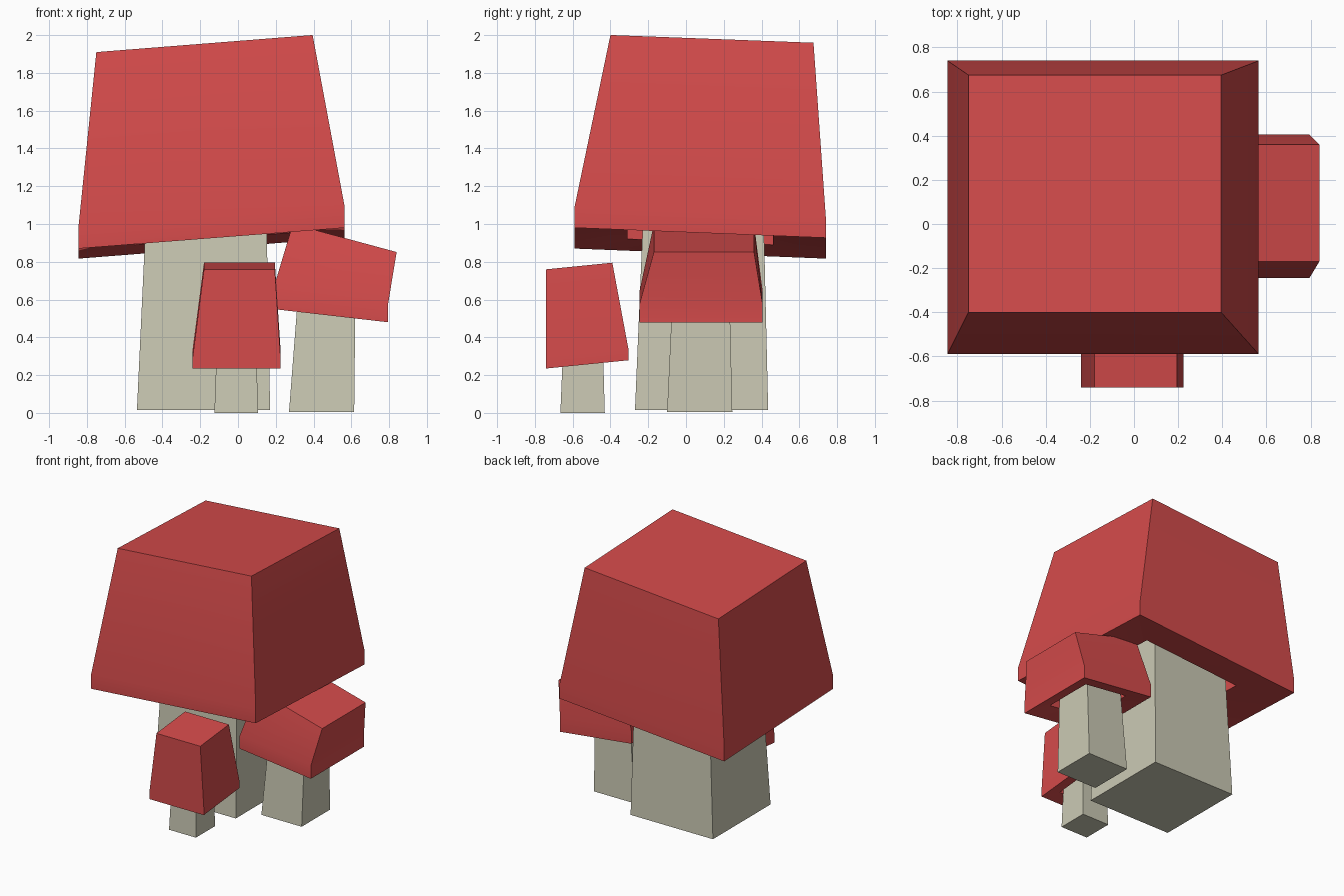
import bpy, bmesh
from mathutils import Vector

if "Cube" in bpy.data.objects:
    bpy.data.objects.remove(bpy.data.objects["Cube"])


def material(name, color):
    m = bpy.data.materials.new(name)
    m.diffuse_color = color
    m.use_nodes = True
    m.node_tree.nodes["Principled BSDF"].inputs["Base Color"].default_value = m.diffuse_color
    return m


RED = material("cap_red", (0.66, 0.07, 0.07, 1))
CREAM = material("stem_cream", (0.60, 0.59, 0.46, 1))


def ring(x0, x1, y0, y1, z, sx=0.0, sy=0.0):
    """Rectangle whose height is z at (x0, y0) and slopes by sx, sy."""
    return [Vector((x, y, z + sx * (x - x0) + sy * (y - y0)))
            for x, y in ((x0, y0), (x1, y0), (x1, y1), (x0, y1))]


def loft(name, rings, mat):
    """Join a stack of four-sided rings and close both ends."""
    bm = bmesh.new()
    rows = [[bm.verts.new(p) for p in r] for r in rings]
    for a, b in zip(rows, rows[1:]):
        for i in range(4):
            j = (i + 1) % 4
            bm.faces.new((a[i], a[j], b[j], b[i]))
    bm.faces.new(rows[0][::-1])
    bm.faces.new(rows[-1])
    bmesh.ops.recalc_face_normals(bm, faces=bm.faces)
    mesh = bpy.data.meshes.new(name)
    bm.to_mesh(mesh)
    bm.free()
    mesh.materials.append(mat)
    ob = bpy.data.objects.new(name, mesh)
    bpy.context.collection.objects.link(ob)
    bpy.ops.object.select_all(action='DESELECT')
    ob.select_set(True)
    bpy.context.view_layer.objects.active = ob
    bpy.ops.object.shade_smooth_by_angle(angle=0.4)
    return ob


def cap(name, bottom, top, rim, opening, depth):
    """Tapered cap with a short upright rim and a hollow underside."""
    centre = sum(bottom, Vector()) / 4
    up = Vector((0, 0, 1))
    lip = [centre.lerp(p, opening) + up * rim * 0.35 for p in bottom]
    ceiling = [p + up * depth for p in lip]
    upper_rim = [p + up * rim for p in bottom]
    loft(name, [ceiling, lip, bottom, upper_rim, top], RED)


# Large mushroom
loft("large_stem", [ring(-0.535, 0.17, -0.27, 0.435, 0.015),
                    ring(-0.485, 0.15, -0.225, 0.41, 1.08)], CREAM)
cap("large_cap",
    ring(-0.845, 0.565, -0.59, 0.74, 0.87, 0.078, -0.04),
    ring(-0.75, 0.395, -0.40, 0.675, 1.91, 0.079, -0.038), 0.11, 0.58, 0.14)

# Leaning mushroom on the right
loft("right_stem", [ring(0.27, 0.615, -0.10, 0.245, 0.005),
                    ring(0.32, 0.622, -0.07, 0.23, 0.65)], CREAM)
cap("right_cap",
    ring(0.185, 0.795, -0.245, 0.405, 0.55, -0.115),
    ring(0.29, 0.84, -0.17, 0.36, 1.0, -0.27), 0.10, 0.6, 0.06)

# Small mushroom in front
loft("front_stem", [ring(-0.125, 0.105, -0.665, -0.43, 0.0),
                    ring(-0.112, 0.098, -0.65, -0.44, 0.36)], CREAM)
cap("front_cap",
    ring(-0.24, 0.225, -0.74, -0.305, 0.235, 0, 0.1),
    ring(-0.18, 0.195, -0.74, -0.39, 0.76, 0, 0.1), 0.06, 0.6, 0.05)
